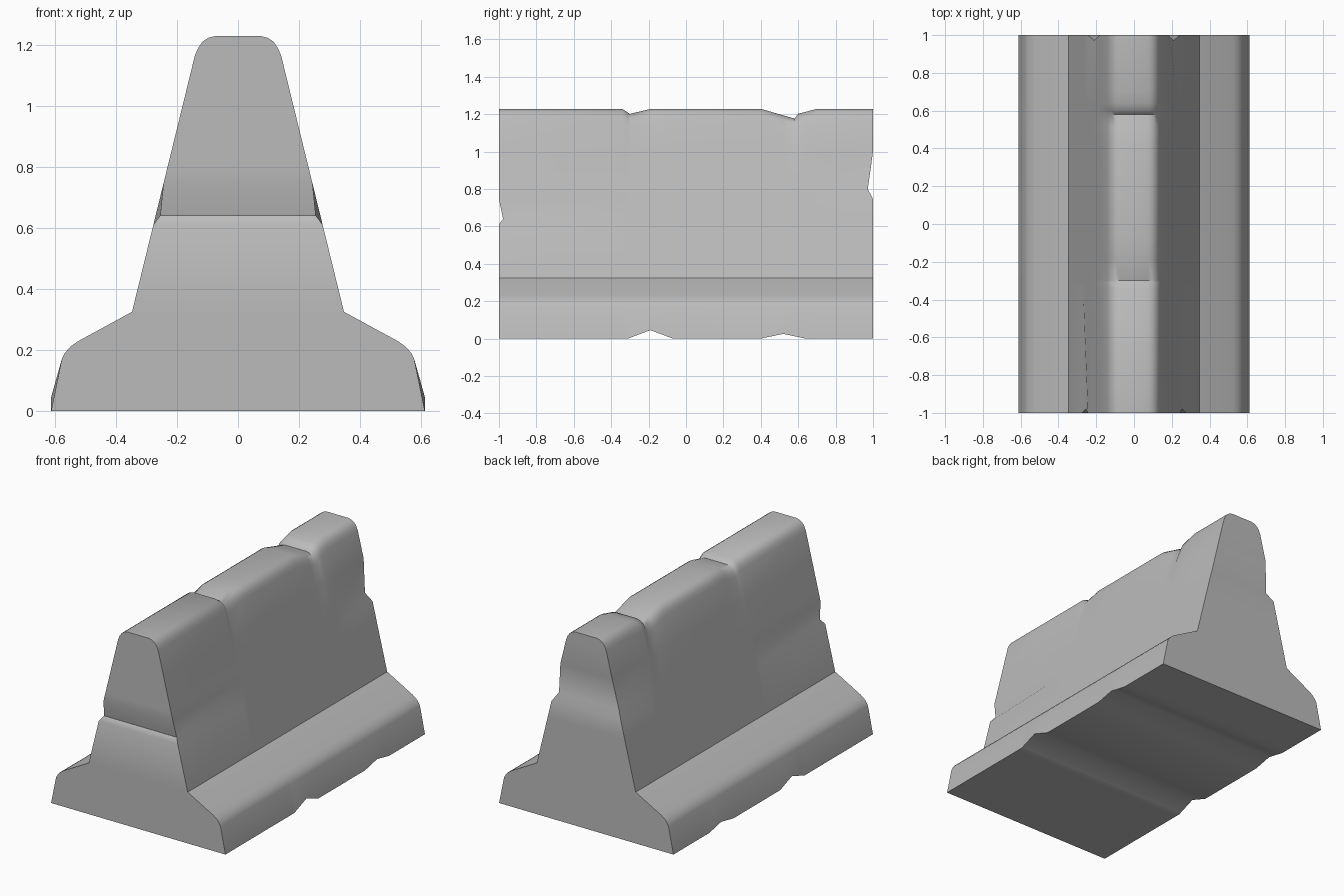
import bpy
import bmesh
from math import radians

cube = bpy.data.objects.get("Cube")
if cube:
    bpy.data.objects.remove(cube, do_unlink=True)

# Concrete material
concrete = bpy.data.materials.new("concrete grey")
concrete.use_nodes = True
grey = (0.5, 0.5, 0.5, 1)
concrete.diffuse_color = grey
concrete.node_tree.nodes["Principled BSDF"].inputs["Base Color"].default_value = grey

# Half profile (x, z) from the base edge up to the rounded crown
foot = [(0.612, 0), (0.577, 0.17), (0.567, 0.19), (0.55, 0.21), (0.525, 0.228), (0.347, 0.325)]
wall_levels = [0.61, 0.64, 0.745, 0.8, 1.0]
crown = [(0.141, 1.165), (0.13, 1.19), (0.117, 1.209), (0.098, 1.222), (0.075, 1.228)]
slope = (crown[0][0] - foot[-1][0]) / (crown[0][1] - foot[-1][1])
wall = [(foot[-1][0] + (z - foot[-1][1]) * slope, z) for z in wall_levels]
profile = foot + wall + crown

# Chips: (start, deepest, end, depth) along the top and bottom
top_chips = [(-0.34, -0.30, -0.19, 0.027)]
base_chips = [(-0.31, -0.19, -0.07, 0.045), (0.40, 0.52, 0.64, 0.025)]


def chip(y, chips):
    for start, mid, end, depth in chips:
        if start < y <= mid:
            return depth * (y - start) / (mid - start)
        if mid < y < end:
            return depth * (end - y) / (end - mid)
    return 0


def top_drop(y):
    # The second chip has a steep short step on its far side
    if 0.40 < y <= 0.58:
        return 0.052 * (y - 0.40) / 0.18
    if 0.58 < y < 0.70:
        return 0.026 * (0.70 - y) / 0.10
    return chip(y, top_chips)


sections = [-1, -0.34, -0.31, -0.30, -0.19, -0.07, 0.40, 0.52, 0.58, 0.60, 0.64, 0.70, 1]
# End chips: wall level -> (move along y, pull in towards the middle)
end_chips = {-1: {0.64: (0.022, 0.015)}, 1: {0.8: (-0.028, 0.02)}}

bm = bmesh.new()
rings = []
for y in sections:
    right = []
    for x, z in profile:
        dy, pull = end_chips.get(y, {}).get(z, (0, 0))
        if z == 0:
            z += chip(y, base_chips)
        elif z > 1.1:
            z -= top_drop(y)
        right.append((x - pull, y + dy, z))
    left = [(-x, yy, z) for x, yy, z in reversed(right)]
    rings.append([bm.verts.new(p) for p in right + left])

# Skin along the length
n = len(rings[0])
for a, b in zip(rings, rings[1:]):
    for i in range(n):
        j = (i + 1) % n
        bm.faces.new((a[i], a[j], b[j], b[i]))

# End faces, in level strips
for ring in (rings[0], rings[-1]):
    for i in range(n // 2 - 1):
        bm.faces.new((ring[i], ring[i + 1], ring[n - 2 - i], ring[n - 1 - i]))

bmesh.ops.recalc_face_normals(bm, faces=bm.faces)
mesh = bpy.data.meshes.new("barrier_block")
bm.to_mesh(mesh)
bm.free()
mesh.materials.append(concrete)
barrier = bpy.data.objects.new("barrier_block", mesh)
bpy.context.collection.objects.link(barrier)

bpy.ops.object.select_all(action='DESELECT')
barrier.select_set(True)
bpy.context.view_layer.objects.active = barrier
bpy.ops.object.shade_smooth_by_angle(angle=radians(46))
